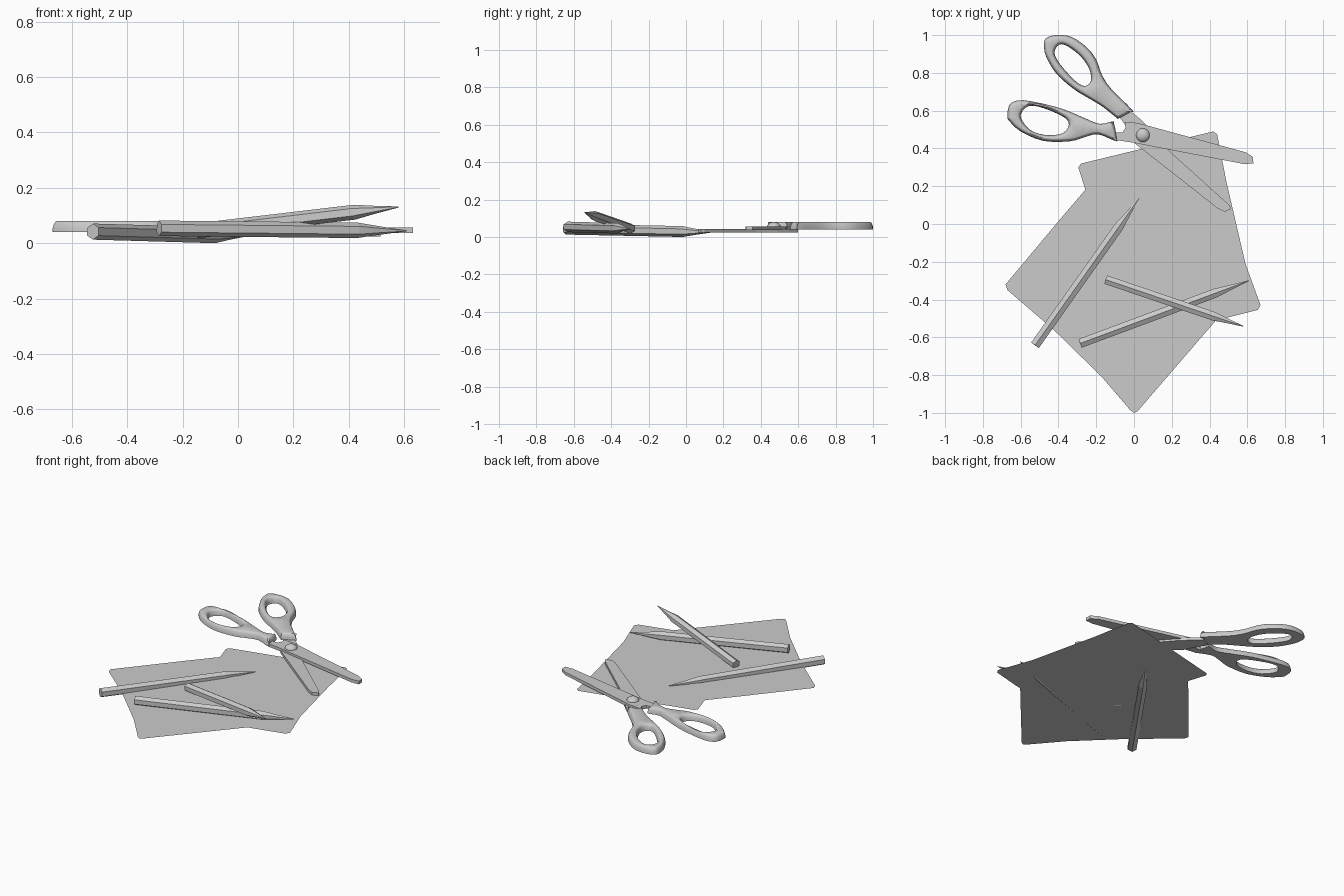
import bpy, bmesh, math
from mathutils import Vector

if "Cube" in bpy.data.objects:
    bpy.data.objects.remove(bpy.data.objects["Cube"])


def finish(name, bm, smooth=None):
    bmesh.ops.recalc_face_normals(bm, faces=bm.faces)
    me = bpy.data.meshes.new(name)
    bm.to_mesh(me)
    bm.free()
    ob = bpy.data.objects.new(name, me)
    bpy.context.collection.objects.link(ob)
    if smooth:
        bpy.ops.object.select_all(action='DESELECT')
        bpy.context.view_layer.objects.active = ob
        ob.select_set(True)
        bpy.ops.object.shade_smooth_by_angle(angle=math.radians(smooth))
    return ob


def sheet(name, pts, z):
    bm = bmesh.new()
    f = bm.faces.new([bm.verts.new((x, y, z)) for x, y in pts])
    f.normal_update()
    if f.normal.z < 0:
        f.normal_flip()
    me = bpy.data.meshes.new(name)
    bm.to_mesh(me)
    bm.free()
    bpy.context.collection.objects.link(bpy.data.objects.new(name, me))


def plate(name, pts, z0, z1):
    bm = bmesh.new()
    f = bm.faces.new([bm.verts.new((x, y, z0)) for x, y in pts])
    r = bmesh.ops.extrude_face_region(bm, geom=[f], use_keep_orig=True)
    for v in r['geom']:
        if isinstance(v, bmesh.types.BMVert):
            v.co.z = z1
    finish(name, bm)


def bridge(bm, a, b):
    n = len(a)
    for i in range(n):
        bm.faces.new((a[i], a[(i + 1) % n], b[(i + 1) % n], b[i]))


def pencil(name, butt, tip, r, cone):
    # six-sided body, then a point with a slimmer lead
    a, t = Vector(butt), Vector(tip)
    d = (t - a).normalized()
    side = d.cross(Vector((0, 0, 1))).normalized()
    up = side.cross(d)
    length = (t - a).length
    bm = bmesh.new()
    rings = []
    for s, rad in ((0, r), (length - cone, r), (length - cone * .55, r * .55),
                   (length, r * .07)):
        rings.append([bm.verts.new(a + d * s + rad * (
            up * math.cos(k * math.pi / 3) + side * math.sin(k * math.pi / 3)))
            for k in range(6)])
    for p, q in zip(rings, rings[1:]):
        bridge(bm, p, q)
    bm.faces.new(rings[0])
    bm.faces.new(rings[-1])
    finish(name, bm)


def rounded(pts, steps=3):
    # closed smooth loop through the points, counter-clockwise
    p = [Vector(q) for q in pts]
    n = len(p)
    if sum(p[i].x * p[(i + 1) % n].y - p[(i + 1) % n].x * p[i].y for i in range(n)) < 0:
        p.reverse()
    out = []
    for i in range(n):
        a, b, c, d = (p[(i + k) % n] for k in (-1, 0, 1, 2))
        for s in range(steps):
            t = s / steps
            out.append(.5 * (2 * b + (c - a) * t + (2 * a - 5 * b + 4 * c - d) * t * t
                             + (3 * b - a - 3 * c + d) * t ** 3))
    return out


def inset(loop, amount):
    n = len(loop)
    res = []
    for i in range(n):
        d = (loop[(i + 1) % n] - loop[i - 1]).normalized()
        res.append(loop[i] + Vector((-d.y, d.x)) * amount)
    return res


def handle(name, outer, hole, z0, z1):
    # domed finger loop with a flat underside
    bm = bmesh.new()
    ends = {0: [], 1: []}
    for pts, sign in ((outer, 1), (hole, -1)):
        loop = rounded(pts)
        rings = []
        for off, h in ((0, 0), (.001, .35), (.005, .7), (.010, .92), (.015, 1)):
            rings.append([bm.verts.new((q.x, q.y, z0 + (z1 - z0) * h))
                          for q in inset(loop, sign * off)])
        for p, q in zip(rings, rings[1:]):
            bridge(bm, p, q)
        for k, ring in ((0, rings[0]), (1, rings[-1])):
            ends[k] += [bm.edges.get((ring[i - 1], ring[i])) for i in range(len(ring))]
    for k in ends:
        bmesh.ops.triangle_fill(bm, edges=ends[k], use_beauty=True, normal=(0, 0, 1))
    finish(name, bm, 50)


# Paper sheets
sheet("upper_sheet", [(-.25, .19), (-.21, .18), (-.08, .065), (.16, -.14), (.37, -.335),
                      (.475, -.425), (.48, -.455), (.46, -.48), (.02, -.99), (0, -1),
                      (-.02, -.985), (-.17, -.81), (-.42, -.565), (-.60, -.41),
                      (-.67, -.35), (-.68, -.32), (-.40, .015)], .027)
sheet("lower_sheet", [(-.295, .3), (-.28, .32), (.05, .40), (.42, .49), (.44, .475),
                      (.49, .22), (.59, -.21), (.67, -.43), (.655, -.455), (.476, -.50),
                      (-.08, -.615), (-.11, -.6), (-.26, .19)], .024)

# Pencils
pencil("long_pencil", (-.524, -.642, .042), (.027, .137, .026), .029, .19)
pencil("lower_pencil", (-.285, -.632, .054), (.608, -.3, .045), .028, .19)
pencil("leaning_pencil", (-.148, -.295, .045), (.58, -.542, .131), .027, .17)

# Scissors: blades, pivot and finger loops
plate("upper_blade", [(-.10, .485), (-.06, .485), (-.045, .51), (-.05, .54), (.02, .535),
                      (.59, .38), (.63, .355), (.632, .32), (.58, .318), (.1, .41),
                      (.0, .43), (-.10, .445)], .037, .057)
plate("lower_blade", [(-.08, .57), (-.02, .6), (.04, .55), (.1, .49), (.2, .375),
                      (.505, .1), (.515, .08), (.48, .065), (.44, .085), (.0, .43),
                      (-.02, .47), (-.05, .53)], .025, .043)

bm = bmesh.new()
bmesh.ops.create_uvsphere(bm, u_segments=20, v_segments=10, radius=.037)
for v in bm.verts:
    v.co = (v.co.x + .047, v.co.y + .47, v.co.z * .7 + .054)
finish("pivot_screw", bm, 60)

handle("lower_handle",
       [(-.67, .57), (-.66, .63), (-.61, .655), (-.52, .645), (-.38, .61), (-.26, .56),
        (-.18, .53), (-.115, .543), (-.105, .53), (-.09, .45), (-.10, .44), (-.19, .475),
        (-.26, .46), (-.34, .438), (-.48, .44), (-.60, .49), (-.66, .545)],
       [(-.60, .58), (-.555, .625), (-.475, .612), (-.37, .565), (-.345, .525),
        (-.375, .482), (-.45, .47), (-.53, .487), (-.58, .53)], .041, .08)
handle("upper_handle",
       [(-.475, .925), (-.47, .98), (-.41, 1.0), (-.33, .99), (-.25, .935), (-.20, .87),
        (-.17, .79), (-.12, .715), (-.01, .605), (-.02, .592), (-.08, .56), (-.095, .565),
        (-.165, .62), (-.23, .66), (-.32, .715), (-.41, .795), (-.46, .875)],
       [(-.42, .915), (-.395, .95), (-.35, .94), (-.28, .885), (-.237, .82),
        (-.228, .76), (-.26, .73), (-.31, .757), (-.37, .82), (-.41, .875)], .04, .08)
